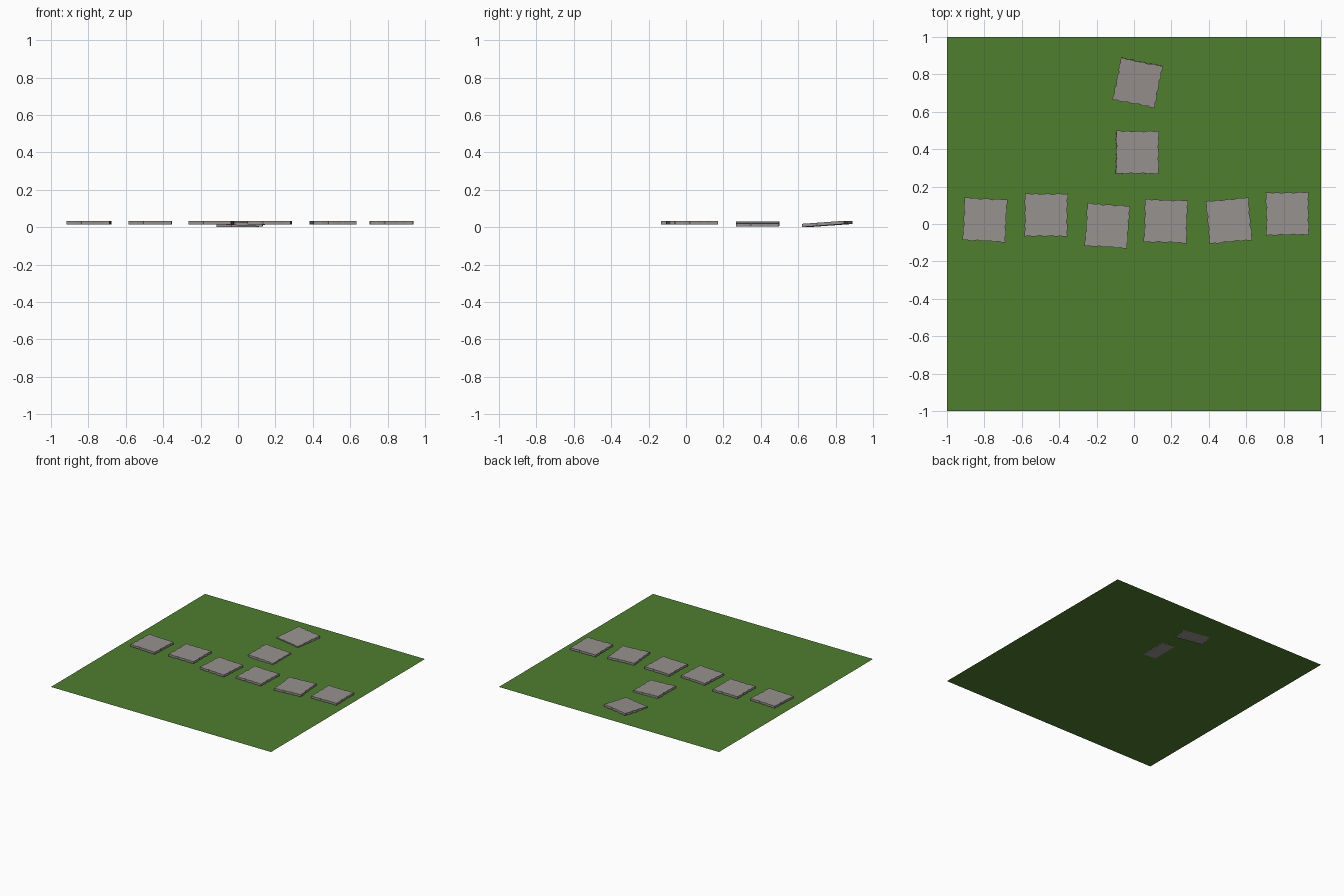
import bpy, bmesh, math
from mathutils import Matrix, Euler

if "Cube" in bpy.data.objects:
    bpy.data.objects.remove(bpy.data.objects["Cube"])


def material(name, rgb):
    m = bpy.data.materials.new(name)
    m.diffuse_color = (*rgb, 1)
    m.use_nodes = True
    m.node_tree.nodes["Principled BSDF"].inputs["Base Color"].default_value = m.diffuse_color
    return m


GRASS = material("grass_green", (0.080, 0.210, 0.028))
STONE = material("stone_grey", (0.310, 0.287, 0.274))

HALF, THICK, GROUND_Z = 0.116, 0.017, 0.009
# small inward chips along one edge, as (position along the edge, depth)
CHIPS = [(-1, 0.002), (-0.75, 0.004), (-0.62, 0.0), (-0.4, 0.003), (-0.3, 0.007),
         (-0.12, 0.001), (0.1, 0.003), (0.3, 0.006), (0.42, 0.0), (0.68, 0.004),
         (0.8, 0.0)]


def add_object(name, bm, mat):
    me = bpy.data.meshes.new(name)
    bm.to_mesh(me)
    bm.free()
    me.materials.append(mat)
    ob = bpy.data.objects.new(name, me)
    bpy.context.collection.objects.link(ob)
    return ob


def stone(name, x, y, z, turn, tilt_x=0, tilt_y=0):
    """Square paving slab with a chipped outline, extruded to its thickness."""
    bm = bmesh.new()
    verts = []
    for side in range(4):
        rot = Matrix.Rotation(side * math.pi / 2, 3, 'Z')
        for t, d in CHIPS:
            p = Matrix.Identity(3) @ rot
            v = p.col[0] * (t * HALF) - p.col[1] * (HALF - d)
            v.z = -THICK / 2
            verts.append(bm.verts.new(v))
    base = bm.faces.new(verts)
    res = bmesh.ops.extrude_face_region(bm, geom=[base], use_keep_orig=True)
    top = [g for g in res["geom"] if isinstance(g, bmesh.types.BMVert)]
    bmesh.ops.translate(bm, verts=top, vec=(0, 0, THICK))
    bmesh.ops.recalc_face_normals(bm, faces=bm.faces[:])
    ob = add_object(name, bm, STONE)
    ob.location = (x, y, z)
    ob.rotation_euler = Euler([math.radians(a) for a in (tilt_x, tilt_y, turn)])


# lawn: a single flat sheet
bm = bmesh.new()
bmesh.ops.create_grid(bm, x_segments=1, y_segments=1, size=1)
lawn = add_object("lawn", bm, GRASS)
lawn.location.z = GROUND_Z

# row of stones across the middle
ROW = [(-0.797, 0.022, -2.5), (-0.47, 0.048, 0), (-0.143, -0.01, -3.5),
       (0.17, 0.015, -1.5), (0.508, 0.018, 5.5), (0.82, 0.055, 1)]
for i, (x, y, turn) in enumerate(ROW):
    stone(f"row_stone_{i + 1}", x, y, 0.0235, turn)

# two tilted stones leading to the back, partly sunk in the lawn
stone("branch_stone_near", 0.018, 0.383, 0.0175, 0, tilt_y=2.8)
stone("branch_stone_far", 0.02, 0.755, 0.0175, -11, tilt_x=4)
